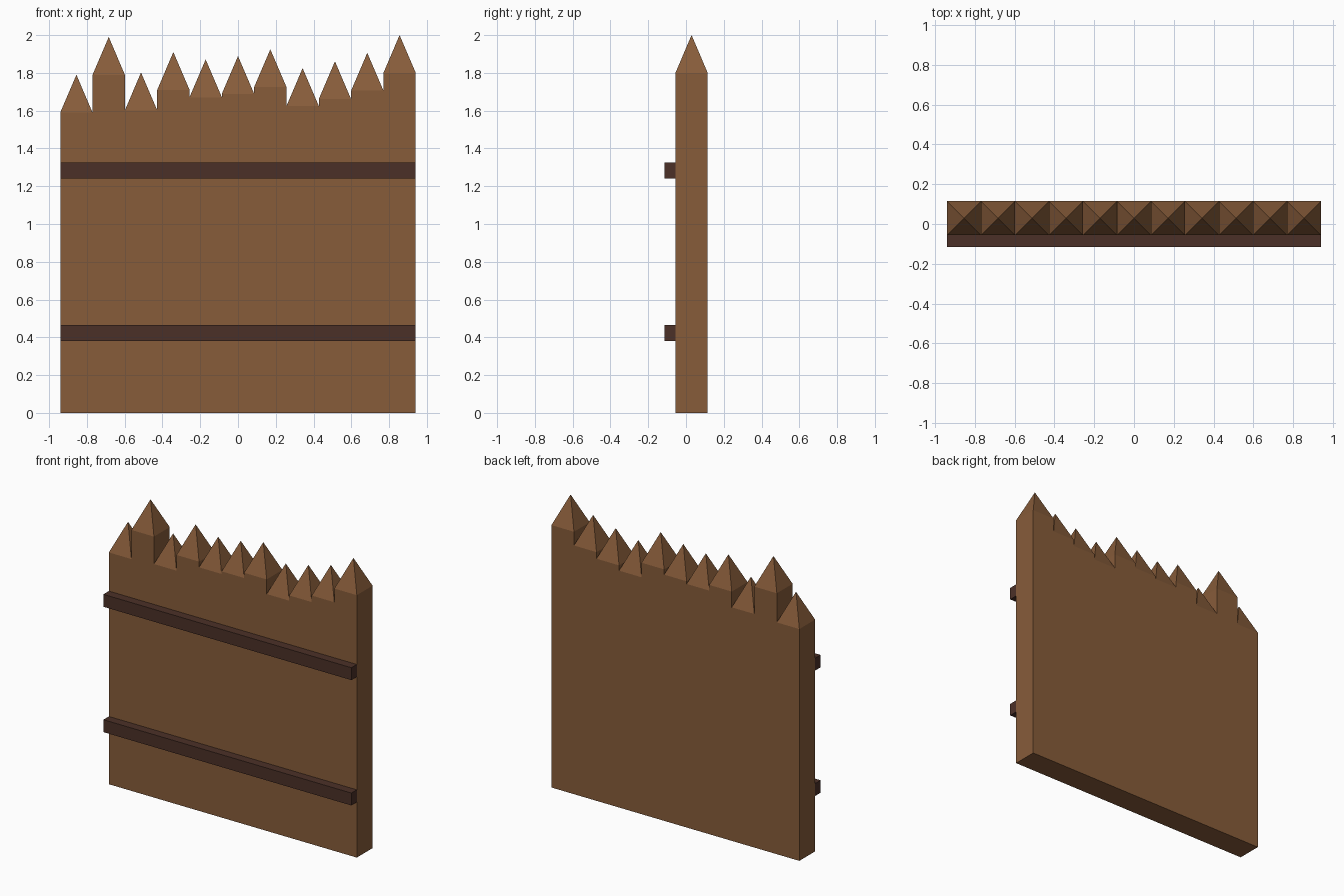
import bpy, bmesh

if "Cube" in bpy.data.objects:
    bpy.data.objects.remove(bpy.data.objects["Cube"])


def material(name, rgb):
    m = bpy.data.materials.new(name)
    m.diffuse_color = (*rgb, 1.0)
    m.use_nodes = True
    m.node_tree.nodes["Principled BSDF"].inputs["Base Color"].default_value = m.diffuse_color
    return m


WOOD = material("brown wood", (0.242, 0.107, 0.042))
DARK = material("dark wood", (0.0704, 0.0296, 0.0203))


def box(name, x, y, z, mat, tip=None):
    """Box between (min, max) pairs; an optional tip height adds a pyramid point."""
    bm = bmesh.new()
    corners = [(x[0], y[0]), (x[1], y[0]), (x[1], y[1]), (x[0], y[1])]
    low = [bm.verts.new((a, b, z[0])) for a, b in corners]
    high = [bm.verts.new((a, b, z[1])) for a, b in corners]
    bm.faces.new(low[::-1])
    for i in range(4):
        j = (i + 1) % 4
        bm.faces.new((low[i], low[j], high[j], high[i]))
    if tip is None:
        bm.faces.new(high)
    else:
        apex = bm.verts.new((sum(x) / 2, sum(y) / 2, tip))
        for i in range(4):
            bm.faces.new((high[i], high[(i + 1) % 4], apex))
    mesh = bpy.data.meshes.new(name)
    bm.to_mesh(mesh)
    bm.free()
    mesh.materials.append(mat)
    ob = bpy.data.objects.new(name, mesh)
    bpy.context.collection.objects.link(ob)


# Row of square stakes with pointed tops of varying height
HALF, FRONT, BACK, POINT = 0.941, -0.056, 0.115, 0.2
TIPS = [1.79, 1.99, 1.802, 1.91, 1.871, 1.889, 1.925, 1.825, 1.861, 1.906, 2.0]
W = 2 * HALF / len(TIPS)
for i, tip in enumerate(TIPS):
    left = -HALF + i * W
    box(f"stake_{i + 1}", (left, left + W), (FRONT, BACK), (0, tip - POINT), WOOD, tip)

# Two cross rails on the front
for name, z in (("lower_rail", 0.38), ("upper_rail", 1.24)):
    box(name, (-HALF, HALF), (-0.115, FRONT), (z, z + 0.085), DARK)
